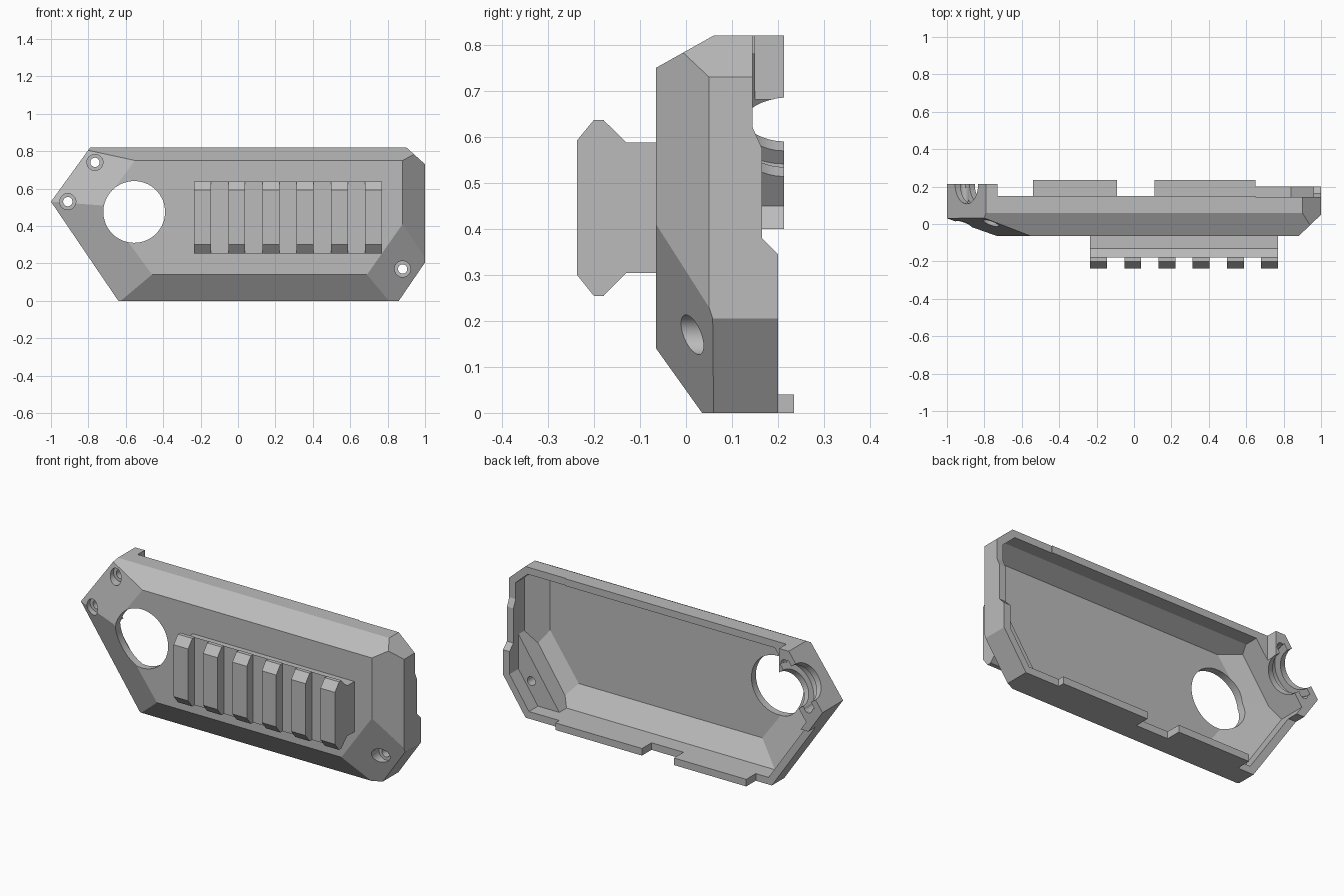
import bpy, bmesh
from math import radians
from mathutils import Vector, Matrix

old = bpy.data.objects.get("Cube")
if old:
    bpy.data.objects.remove(old, do_unlink=True)

grey = bpy.data.materials.new("plain grey")
grey.use_nodes = True
colour = (0.5, 0.5, 0.5, 1)
grey.diffuse_color = colour
grey.node_tree.nodes["Principled BSDF"].inputs["Base Color"].default_value = colour


def finish(name, bm):
    bmesh.ops.recalc_face_normals(bm, faces=bm.faces)
    mesh = bpy.data.meshes.new(name)
    bm.to_mesh(mesh)
    bm.free()
    mesh.materials.append(grey)
    ob = bpy.data.objects.new(name, mesh)
    bpy.context.collection.objects.link(ob)
    return ob


def box(name, x0, x1, y0, y1, z0, z1):
    bm = bmesh.new()
    size = Matrix.Diagonal((x1 - x0, y1 - y0, z1 - z0, 1))
    mid = Matrix.Translation(((x0 + x1) / 2, (y0 + y1) / 2, (z0 + z1) / 2))
    bmesh.ops.create_cube(bm, size=1, matrix=mid @ size)
    return finish(name, bm)


def rod(name, centre, axis, radius, length, sides=40):
    bm = bmesh.new()
    turn = Vector(axis).to_track_quat('Z', 'Y').to_matrix().to_4x4()
    bmesh.ops.create_cone(bm, cap_ends=True, segments=sides, radius1=radius, radius2=radius,
                          depth=length, matrix=Matrix.Translation(centre) @ turn)
    return finish(name, bm)


def extrude_x(name, profile, x0, x1):
    bm = bmesh.new()
    a, b = [[bm.verts.new((x, y, z)) for y, z in profile] for x in (x0, x1)]
    bm.faces.new(a)
    bm.faces.new(b)
    for i in range(len(a)):
        bm.faces.new((a[i - 1], a[i], b[i], b[i - 1]))
    return finish(name, bm)


def cut(ob, cutter):
    mod = ob.modifiers.new("cut", 'BOOLEAN')
    mod.operation = 'DIFFERENCE'
    mod.solver = 'EXACT'
    mod.object = cutter
    bpy.context.view_layer.update()
    bpy.context.view_layer.objects.active = ob
    bpy.ops.object.modifier_apply(modifier=mod.name)
    bpy.data.objects.remove(cutter, do_unlink=True)


# Shell planes: outline walls, front plate, chamfers
FRONT, BACK, WALL = -0.065, 0.235, 0.04
CENTRE = Vector((0, 0.08, 0.41))
outline = [(-1, 0.53), (-0.79, 0.82), (0.9, 0.82), (1, 0.73), (1, 0.205), (0.86, 0), (-0.64, 0)]
names = ["upper_left", "top", "upper_right", "right", "lower_right", "bottom", "lower_left"]


def plane(a, b, c):
    a, b, c = Vector(a), Vector(b), Vector(c)
    n = (b - a).cross(c - a).normalized()
    return (a, n if n.dot(a - CENTRE) > 0 else -n)


planes = {"front": (Vector((0, FRONT, 0)), Vector((0, -1, 0))),
          "back": (Vector((0, BACK, 0)), Vector((0, 1, 0)))}
for i, name in enumerate(names):
    (xa, za), (xb, zb) = outline[i], outline[(i + 1) % len(outline)]
    planes[name] = plane((xa, 0, za), (xb, 0, zb), (xa, 1, za))
planes["top_chamfer"] = plane((0, FRONT, 0.75), (1, FRONT, 0.75), (0, 0.06, 0.82))
planes["bottom_chamfer"] = plane((0, FRONT, 0.14), (1, FRONT, 0.14), (0, 0.035, 0))
planes["right_chamfer"] = plane((0.88, FRONT, 0), (0.88, FRONT, 1), (1, 0.05, 0))
planes["lower_right_chamfer"] = plane((0.88, FRONT, 0.41), (0.69, FRONT, 0.14), (0.86, 0.06, 0))
planes["upper_left_chamfer"] = plane((-0.55, FRONT, 0.75), (-0.73, FRONT, 0.51), (-1, 0.03, 0.53))
planes["lower_left_chamfer"] = plane((-0.73, FRONT, 0.51), (-0.46, FRONT, 0.14), (-1, 0.03, 0.53))


# Convex solid bounded by the planes, each moved inward by its inset
def shell_solid(name, inset=0.0, **special):
    bm = bmesh.new()
    bmesh.ops.create_cube(bm, size=4)
    for key, (point, normal) in planes.items():
        geom = bm.verts[:] + bm.edges[:] + bm.faces[:]
        bmesh.ops.bisect_plane(bm, geom=geom, dist=1e-5, plane_no=normal, clear_outer=True,
                               plane_co=point - normal * special.get(key, inset))
        edges = [e for e in bm.edges if e.is_boundary]
        if edges:
            bmesh.ops.contextual_create(bm, geom=edges)
    return finish(name, bm)


# Hollow body with a thick barrel end and a screw ledge
body = shell_solid("cover_shell")
cut(body, shell_solid("cavity", WALL, back=-0.2, upper_left=0.13, lower_right=0.15))
cut(body, shell_solid("ledge_cavity", WALL, back=-0.2, front=0.12 - FRONT, upper_left=0.13))

# Stepped back rim, leaving two tabs along the bottom
cut(body, extrude_x("right_rim_cut", [(0.2, -0.1), (0.2, 0.345), (0.165, 0.38), (0.165, 0.575),
                                      (0.145, 0.62), (0.145, 0.9), (0.4, 0.9), (0.4, -0.1)], 0.65, 1.2))
cut(body, box("top_rim_cut", -0.73, 0.66, 0.15, 0.4, 0.045, 1))
for x0, x1 in ((-0.73, -0.54), (-0.09, 0.11)):
    cut(body, box("bottom_rim_cut", x0, x1, 0.15, 0.4, -0.1, 0.1))
cut(body, box("left_rim_cut", -1.2, -0.725, 0.15, 0.4, -0.1, 0.4))
cut(body, box("ear_rim_cut", -1.2, -0.725, 0.213, 0.4, 0.3, 1))

# Round window in the front
cut(body, rod("window_cut", (-0.555, 0, 0.475), (0, 1, 0), 0.165, 0.6, 64))

# Half-round bore with an inner groove through the slanted end
edge_mid = Vector((-0.895, 0.213, 0.675))
out = planes["upper_left"][1]
cut(body, rod("bore_cut", edge_mid, out, 0.105, 0.4))
cut(body, rod("groove_cut", edge_mid - out * 0.065, out, 0.14, 0.06))

# Countersunk screw holes
for x, z, seat in ((-0.765, 0.74, 0.045), (-0.91, 0.53, 0.045), (0.88, 0.17, 0.06)):
    cut(body, rod("screw_cut", (x, 0.1, z), (0, 1, 0), 0.025, 0.6, 24))
    cut(body, rod("screw_seat_cut", (x, seat - 0.1, z), (0, 1, 0), 0.043, 0.2, 32))

# Accessory rail: stem and flared base with six teeth
parts = [body]
parts.append(extrude_x("rail_base", [(-0.06, 0.588), (-0.13, 0.588), (-0.18, 0.637), (-0.18, 0.254),
                                     (-0.13, 0.304), (-0.06, 0.304)], -0.235, 0.77))
for i in range(6):
    x = -0.235 + i * 0.183
    parts.append(extrude_x("rail_tooth", [(-0.178, 0.637), (-0.2, 0.637), (-0.237, 0.592), (-0.237, 0.3),
                                          (-0.2, 0.254), (-0.178, 0.254)], x, x + 0.09))

# Smooth the round cuts while keeping edges sharp
bpy.context.view_layer.update()
bpy.ops.object.select_all(action='DESELECT')
for ob in parts:
    ob.select_set(True)
bpy.context.view_layer.objects.active = body
bpy.ops.object.shade_smooth_by_angle(angle=radians(20))
